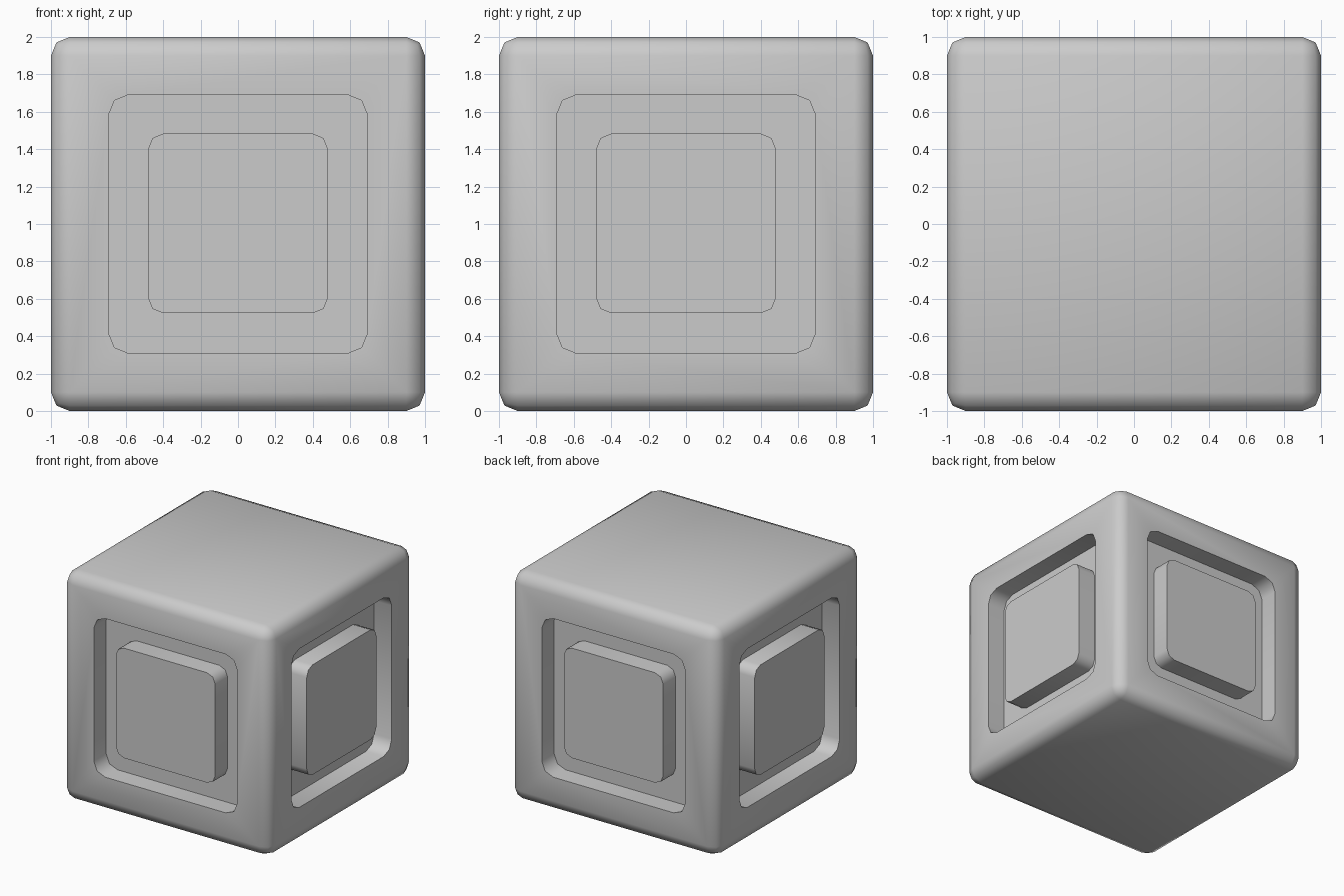
import bpy, bmesh
from math import pi
from mathutils import Matrix, Vector

if "Cube" in bpy.data.objects:
    bpy.data.objects.remove(bpy.data.objects["Cube"])

DEPTH = 0.17


def rounded_block(name, size, centre, radius, axis=None, turn=0.0):
    """Box with two-segment rounded edges; axis='y' rounds only edges along y."""
    bm = bmesh.new()
    bmesh.ops.create_cube(bm, size=1)
    bmesh.ops.scale(bm, vec=size, verts=bm.verts)
    edges = [e for e in bm.edges if axis is None
             or abs((e.verts[0].co - e.verts[1].co).y) > 1e-4]
    bmesh.ops.bevel(bm, geom=edges, offset=radius, offset_type='OFFSET',
                    segments=2, profile=0.5, affect='EDGES')
    bmesh.ops.translate(bm, vec=Vector(centre), verts=bm.verts)
    bmesh.ops.rotate(bm, cent=(0, 0, 0), matrix=Matrix.Rotation(turn, 3, 'Z'), verts=bm.verts)
    mesh = bpy.data.meshes.new(name)
    bm.to_mesh(mesh)
    bm.free()
    ob = bpy.data.objects.new(name, mesh)
    bpy.context.collection.objects.link(ob)
    return ob


def select_only(ob):
    bpy.ops.object.select_all(action='DESELECT')
    ob.select_set(True)
    bpy.context.view_layer.objects.active = ob


def smooth(ob):
    select_only(ob)
    bpy.ops.object.shade_smooth_by_angle(angle=pi * 50 / 180)


# Rounded cube body
body = rounded_block("body", (2, 2, 2), (0, 0, 1), 0.1)

# Recess and raised pad on each of the four sides
for i, side in enumerate(("front", "right", "back", "left")):
    turn = i * pi / 2
    cutter = rounded_block(side + "_recess_cutter", (1.385, 0.4, 1.385),
                           (0, -1 + DEPTH - 0.2, 1), 0.11, 'y', turn)
    select_only(body)
    mod = body.modifiers.new(side + "_recess", 'BOOLEAN')
    mod.operation = 'DIFFERENCE'
    mod.solver = 'EXACT'
    mod.object = cutter
    bpy.ops.object.modifier_apply(modifier=mod.name)
    bpy.data.objects.remove(cutter, do_unlink=True)

    pad = rounded_block(side + "_pad", (0.96, DEPTH + 0.02, 0.96),
                        (0, -1 + (DEPTH + 0.02) / 2, 1.003), 0.08, 'y', turn)
    smooth(pad)

smooth(body)
